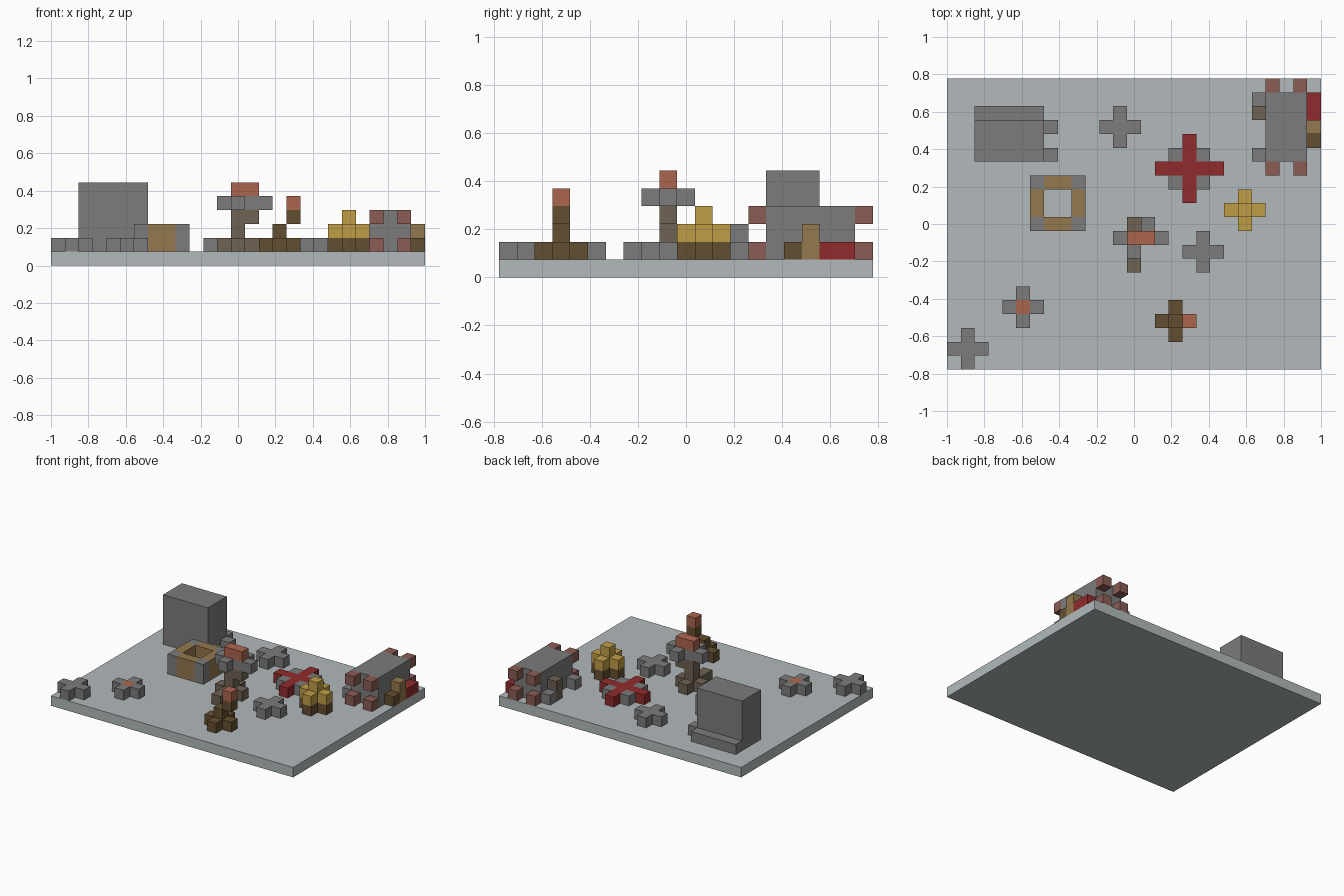
import bpy
import bmesh
from itertools import product
from mathutils import Vector

cube = bpy.data.objects.get("Cube")
if cube:
    bpy.data.objects.remove(cube, do_unlink=True)

U = 2 / 27                                   # edge of one block
ORIGIN = Vector((-13.5, -10.5, 0))           # corner of the block grid


def linear(c):
    c /= 255
    return c / 12.92 if c <= 0.04045 else ((c + 0.055) / 1.055) ** 2.4


def material(name, *rgb):
    m = bpy.data.materials.new(name)
    m.use_nodes = True
    colour = (*[linear(c) for c in rgb], 1)
    m.diffuse_color = colour
    m.node_tree.nodes["Principled BSDF"].inputs["Base Color"].default_value = colour
    return m


PALE = material("pale grey", 178, 186, 187)
GREY = material("stone grey", 125, 124, 125)
TAUPE = material("taupe", 110, 98, 82)
BROWN = material("dark brown", 100, 79, 49)
RED = material("deep red", 145, 43, 45)
SALMON = material("salmon", 172, 101, 79)
ROSE = material("dusty rose", 140, 92, 84)
GOLD = material("gold", 192, 158, 70)
TAN = material("tan", 147, 120, 78)


def span(a):
    return range(a[0], a[1] + 1) if isinstance(a, tuple) else (a,)


def block(mat, x, y, z):
    """Cells of a box; each axis is a cell number or an inclusive range."""
    return {c: mat for c in product(span(x), span(y), span(z))}


def plus(mat, x, y, z=1):
    """Five cells in a cross."""
    return block(mat, (x - 1, x + 1), y, z) | block(mat, x, (y - 1, y + 1), z)


def build(name, *pieces):
    """Join cells into one object, keeping only outward faces."""
    cells = {}
    for p in pieces:
        cells |= p
    mats = list(dict.fromkeys(cells.values()))
    bm = bmesh.new()
    verts = {}
    for cell, mat in cells.items():
        for axis, side in product(range(3), (0, 1)):
            near = list(cell)
            near[axis] += 2 * side - 1
            if tuple(near) in cells:
                continue
            loop = []
            for a, b in ((0, 0), (1, 0), (1, 1), (0, 1)):
                k = list(cell)
                k[axis] += side
                k[(axis + 1) % 3] += a
                k[(axis + 2) % 3] += b
                k = tuple(k)
                if k not in verts:
                    verts[k] = bm.verts.new((Vector(k) + ORIGIN) * U)
                loop.append(verts[k])
            face = bm.faces.new(loop if side else loop[::-1])
            face.material_index = mats.index(mat)
    # Merge flat areas of the same colour
    bmesh.ops.dissolve_limit(bm, angle_limit=0.01, verts=bm.verts[:],
                             edges=bm.edges[:], delimit={'MATERIAL'})
    mesh = bpy.data.meshes.new(name)
    bm.to_mesh(mesh)
    bm.free()
    for m in mats:
        mesh.materials.append(m)
    bpy.context.collection.objects.link(bpy.data.objects.new(name, mesh))


# Ground slab
build("ground_slab", block(PALE, (0, 26), (0, 20), 0))

# Low stone crosses, one with a coloured centre
for i, (x, y) in enumerate(((1, 1), (18, 8), (12, 17))):
    build(f"stone_cross_{i + 1}", plus(GREY, x, y))
build("campfire", plus(GREY, 5, 4), block(SALMON, 5, 4, 1))

# Crooked stump with a bright tip
build("crooked_stump", plus(BROWN, 16, 3), block(BROWN, 16, 3, 2),
      block(BROWN, 17, 3, 3), block(SALMON, 17, 3, 4))

# Tree with a twisted trunk and a flat crown
build("tree_trunk", plus(TAUPE, 13, 9), block(TAUPE, 13, (7, 8), 1),
      block(TAUPE, 13, 9, 2), block(TAUPE, (13, 14), 9, 3))
build("tree_crown", block(GREY, (12, 15), 9, 4), block(GREY, 13, 8, 4),
      block(GREY, 14, 10, 4), block(SALMON, (13, 14), 9, 5))

# Golden bush on a brown base
build("golden_bush", plus(BROWN, 21, 11), plus(GOLD, 21, 11, 2),
      block(GOLD, 21, 11, 3))

# Red flower bed with grey corners
build("red_flower", block(GREY, (16, 18), (13, 15), 1),
      block(RED, (15, 19), 14, 1), block(RED, 17, (12, 16), 1))

# Square well: tan sides, grey corner posts, open middle
well = []
for k in (10, 13):
    well.append(block(TAN, (6, 9), k, (1, 2)))
for k in (6, 9):
    well.append(block(TAN, k, (10, 13), (1, 2)))
for x, y in product((6, 9), (10, 13)):
    well.append(block(GREY, x, y, (1, 2)))
build("square_well", *well)

# Tall monolith with a step behind and two feet
build("monolith", block(GREY, (2, 6), (15, 17), (1, 5)),
      block(GREY, (2, 6), 18, 1), block(GREY, 7, 15, 1), block(GREY, 7, 17, 1))

# Hall with corner lugs and small blocks along its sides
build("hall_body", block(GREY, (23, 25), (15, 19), (1, 3)))
build("hall_lugs", *[block(ROSE, x, y, z)
                     for x, y, z in product((23, 25), (14, 20), (1, 3))])
build("hall_right_blocks", block(GREY, 22, 15, 1), block(GREY, 22, 19, 1),
      block(TAUPE, 22, 18, (1, 2)))
build("hall_left_blocks", block(BROWN, 26, 16, 1), block(TAN, 26, 17, (1, 2)),
      block(RED, 26, (18, 19), 1))
